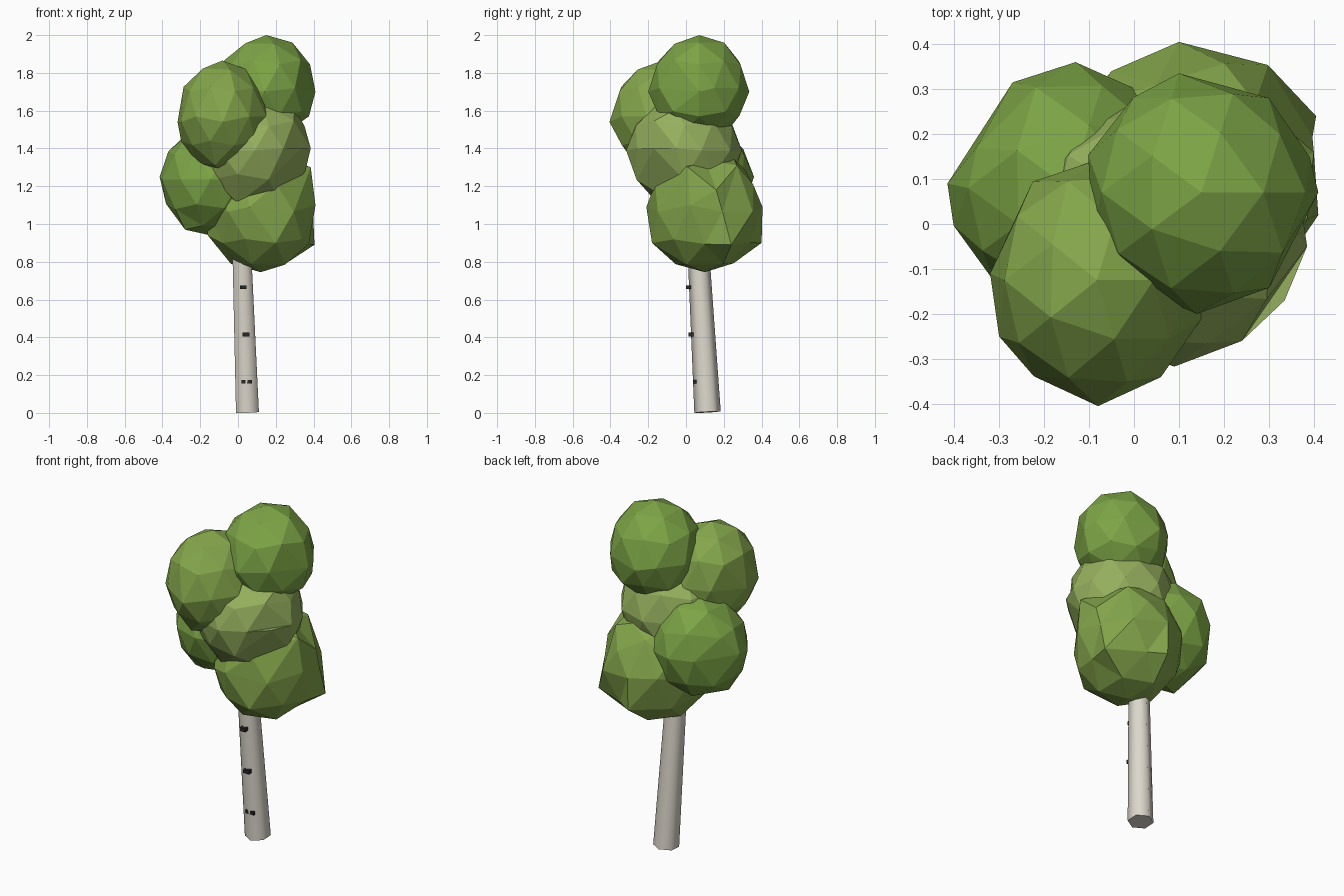
import bpy, bmesh, random
from mathutils import Vector, Matrix

if "Cube" in bpy.data.objects:
    bpy.data.objects.remove(bpy.data.objects["Cube"])

random.seed(7)


def material(name, rgb):
    m = bpy.data.materials.new(name)
    m.diffuse_color = (*rgb, 1)
    m.use_nodes = True
    m.node_tree.nodes["Principled BSDF"].inputs["Base Color"].default_value = m.diffuse_color
    return m


def finish(bm, name, mat):
    me = bpy.data.meshes.new(name)
    bm.to_mesh(me)
    bm.free()
    me.materials.append(mat)
    ob = bpy.data.objects.new(name, me)
    bpy.context.collection.objects.link(ob)
    return ob


# One low-poly foliage clump: jittered icosphere with a few corners pulled to given points
def clump(name, center, radii, mat, corners=()):
    c = Vector(center)
    bm = bmesh.new()
    bmesh.ops.create_icosphere(bm, subdivisions=2, radius=1)
    for v in bm.verts:
        k = 1 if abs(v.co.z) > 0.99 else random.uniform(0.97, 1.03)
        v.co = c + Vector([a * r * k for a, r in zip(v.co, radii)])
    free = list(bm.verts)
    for p in corners:
        p = Vector(p)
        near = min(free, key=lambda v: (v.co - c).angle(p - c))
        near.co = p
        free.remove(near)
    finish(bm, name, mat)


bark = material("pale_bark", (0.72, 0.68, 0.60))
dark = material("dark_bark", (0.02, 0.02, 0.02))
green = material("leaf_green", (0.20, 0.37, 0.06))
mid = material("leaf_mid_green", (0.23, 0.38, 0.07))
light = material("leaf_light_green", (0.30, 0.43, 0.11))

# Foliage
clump("foliage_top", (0.15, 0.07, 1.72), (0.26, 0.265, 0.28), green,
      [(0.41, 0.07, 1.70), (0.10, 0.335, 1.70), (0.14, -0.20, 1.70)])
clump("foliage_front_left", (-0.082, -0.125, 1.57), (0.24, 0.265, 0.295), mid,
      [(-0.08, -0.405, 1.54), (-0.30, -0.25, 1.54), (-0.32, -0.11, 1.54)])
clump("foliage_middle", (0.08, -0.01, 1.39), (0.305, 0.305, 0.29), light,
      [(0.09, -0.317, 1.39), (0.24, -0.26, 1.40), (0.385, -0.05, 1.40),
       (0.335, -0.17, 1.40), (0.30, -0.05, 1.61), (0.0, -0.15, 1.11)])
clump("foliage_left", (-0.145, 0.08, 1.235), (0.27, 0.27, 0.295), green,
      [(-0.415, 0.09, 1.25), (-0.13, 0.36, 1.25), (-0.27, 0.315, 1.25),
       (-0.35, 0.17, 1.36), (-0.28, 0.0, 0.97)])
clump("foliage_lower", (0.12, 0.10, 1.065), (0.295, 0.305, 0.32), mid,
      [(0.405, 0.24, 0.89), (0.41, 0.02, 1.10), (0.385, 0.01, 1.30),
       (0.20, -0.18, 0.90), (0.06, -0.21, 1.09), (0.10, 0.405, 1.09),
       (0.10, 0.40, 0.90), (0.27, 0.27, 1.31), (0.40, 0.16, 1.18),
       (-0.05, 0.34, 1.10), (0.05, 0.31, 1.29), (-0.16, 0.03, 0.94)])

# Leaning tapered trunk, smooth round the sides
base, top = Vector((0.05, 0.114, 0.004)), Vector((0.008, 0.046, 1.2))
axis = top - base
bm = bmesh.new()
bmesh.ops.create_cone(bm, cap_ends=True, segments=6, radius1=0.070, radius2=0.052,
                      depth=axis.length)
turn = Vector((0, 0, 1)).rotation_difference(axis).to_matrix().to_4x4()
bm.transform(Matrix.Translation((base + top) / 2) @ turn)
for f in bm.faces:
    f.smooth = len(f.verts) == 4
for e in bm.edges:
    e.smooth = all(f.smooth for f in e.link_faces)
finish(bm, "trunk", bark)

# Dark bark marks on the front of the trunk
for i, (x, y, z, w) in enumerate([(0.047, 0.054, 0.165, 0.055),
                                  (0.043, 0.026, 0.415, 0.038),
                                  (0.028, 0.014, 0.665, 0.036)]):
    bm = bmesh.new()
    bmesh.ops.create_cube(bm, size=1)
    bm.transform(Matrix.Translation((x, y, z)) @ Matrix.Diagonal((w, 0.028, 0.02, 1)))
    finish(bm, f"bark_mark_{i + 1}", dark)
